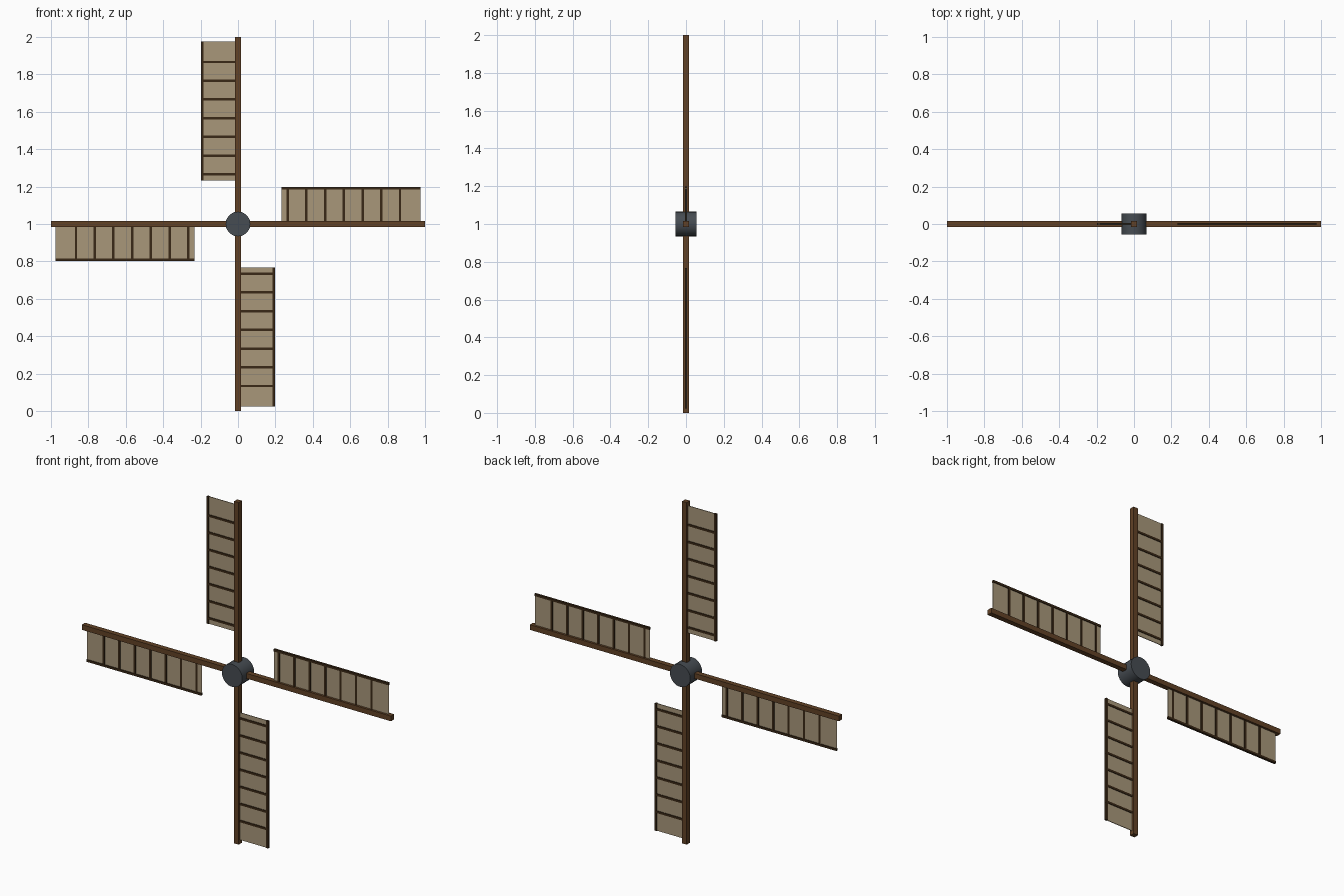
import bpy, math
from mathutils import Matrix, Vector

if "Cube" in bpy.data.objects:
    bpy.data.objects.remove(bpy.data.objects["Cube"])


def material(name, rgb):
    m = bpy.data.materials.new(name)
    lin = [((c / 255 + 0.055) / 1.055) ** 2.4 for c in rgb]
    m.diffuse_color = (*lin, 1)
    m.use_nodes = True
    m.node_tree.nodes["Principled BSDF"].inputs["Base Color"].default_value = m.diffuse_color
    return m


WOOD = material("brown wood", (98, 66, 38))
DARK = material("dark wood", (58, 40, 22))
CANVAS = material("tan canvas", (168, 151, 122))
IRON = material("grey iron", (70, 76, 82))
CENTRE = Vector((0, 0, 1))


def box(name, centre, size, mat, turn=0.0):
    """Box laid out along +x from the hub, then turned about the hub axis."""
    bpy.ops.mesh.primitive_cube_add(size=1)
    ob = bpy.context.object
    ob.name = name
    rot = Matrix.Rotation(-turn, 4, 'Y')
    ob.data.transform(Matrix.Translation(CENTRE) @ rot @ Matrix.Translation(centre)
                      @ Matrix.Diagonal((*size, 1)))
    ob.data.materials.append(mat)
    return ob


# Crossed main spars
box("horizontal_spar", (0, 0, 0), (2, 0.03, 0.03), WOOD)
box("vertical_spar", (0, 0, 0), (2, 0.0298, 0.0298), WOOD, math.pi / 2)

# Hub along y
bpy.ops.mesh.primitive_cylinder_add(vertices=20, radius=0.066, depth=0.11,
                                    location=CENTRE, rotation=(math.pi / 2, 0, 0))
hub = bpy.context.object
hub.name = "hub"
hub.data.materials.append(IRON)
bpy.ops.object.shade_smooth_by_angle(angle=math.radians(35))

# Four lattice sails, each a quarter turn on from the last
for i, side in enumerate(("right", "top", "left", "bottom")):
    a = i * math.pi / 2
    box(f"{side}_canvas", (0.605, 0, 0.1), (0.744, 0.004, 0.18), CANVAS, a)
    box(f"{side}_outer_rail", (0.605, 0, 0.192), (0.744, 0.013, 0.013), DARK, a)
    for k in range(7):
        box(f"{side}_slat_{k + 1}", (0.266 + 0.1 * k, 0, 0.105),
            (0.013, 0.011, 0.188), DARK, a)
